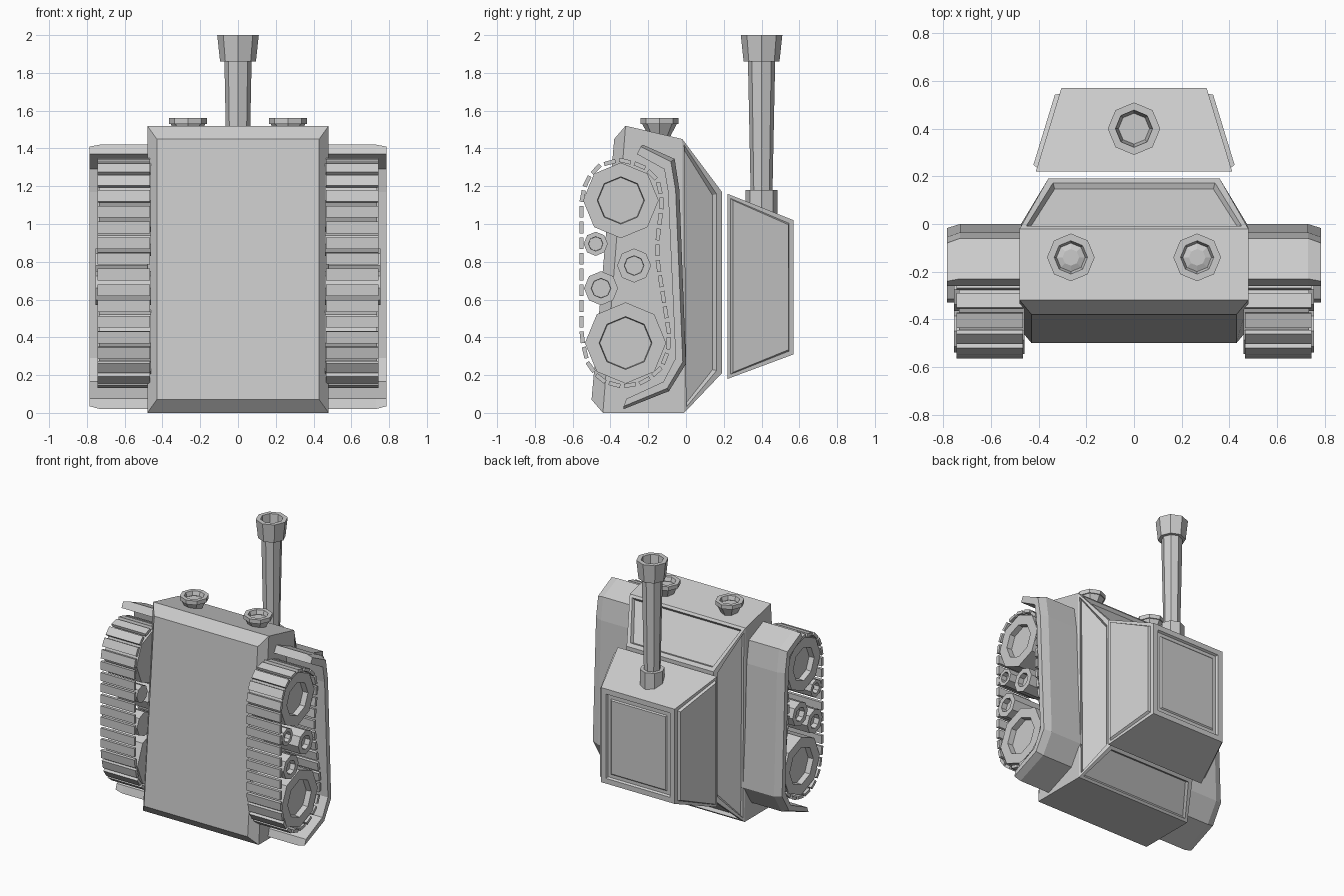
import bpy, bmesh
from math import sin, cos, pi, atan2
from mathutils import Vector, Matrix

if "Cube" in bpy.data.objects:
    bpy.data.objects.remove(bpy.data.objects["Cube"])


def finish(name, bm, mirror=False):
    bmesh.ops.recalc_face_normals(bm, faces=bm.faces)
    mesh = bpy.data.meshes.new(name)
    bm.to_mesh(mesh)
    bm.free()
    ob = bpy.data.objects.new(name, mesh)
    bpy.context.collection.objects.link(ob)
    if mirror:
        ob.modifiers.new("Mirror", "MIRROR").use_mirror_merge = False
    return ob


def loft(rings):
    """Skin successive rings and cap both ends; also returns the side faces per band."""
    bm = bmesh.new()
    vs = [[bm.verts.new(p) for p in r] for r in rings]
    n = len(vs[0])
    bands = [[bm.faces.new((a[i], a[(i + 1) % n], b[(i + 1) % n], b[i])) for i in range(n)]
             for a, b in zip(vs, vs[1:])]
    bm.faces.new(vs[0][::-1])
    cap = bm.faces.new(vs[-1])
    bmesh.ops.recalc_face_normals(bm, faces=bm.faces)
    return bm, bands, cap


def rect(hx, low, high):
    return [(-hx, *low), (hx, *low), (hx, *high), (-hx, *high)]


def panel(bm, faces, border, depth):
    bmesh.ops.inset_individual(bm, faces=faces, thickness=border, depth=0)
    bmesh.ops.inset_individual(bm, faces=faces, thickness=0.012, depth=depth)


def lathe(name, profile, centre, axis, mirror=False):
    """Eight-sided turned part; profile is (radius, height along axis)."""
    rings = []
    for r, h in profile:
        ring = []
        for i in range(8):
            u, v = r * cos(i * pi / 4), r * sin(i * pi / 4)
            if axis == "z":
                ring.append((centre[0] + u, centre[1] + v, h))
            else:
                ring.append((h, centre[0] + u, centre[1] + v))
        rings.append(ring)
    return finish(name, loft(rings)[0], mirror)


# Hull: chamfered belly plate, straight sides, sloped upper with sunken panels
bm, bands, cap = loft([
    rect(0.43, (-0.50, 0.07), (-0.38, 1.45)),
    rect(0.48, (-0.44, 0.00), (-0.32, 1.52)),
    rect(0.48, (-0.01, 0.00), (-0.02, 1.45)),
    rect(0.36, (0.19, 0.21), (0.19, 1.17)),
])
panel(bm, bands[2], 0.035, -0.025)
finish("hull", bm)

# Turret: raised side plates and a sunken roof panel
bm, bands, cap = loft([
    rect(0.412, (0.22, 0.18), (0.22, 1.16)),
    rect(0.305, (0.57, 0.31), (0.57, 1.02)),
])
panel(bm, [bands[0][1], bands[0][3]], 0.03, 0.018)
panel(bm, [cap], 0.055, -0.015)
panel(bm, [cap], 0.035, 0.008)
finish("turret", bm)

# Gun with collar, flared barrel and hollow muzzle
lathe("gun", [(0.085, 1.04), (0.085, 1.18), (0.058, 1.18), (0.072, 1.86), (0.095, 1.86),
              (0.11, 2.0), (0.078, 2.0), (0.065, 1.87)], (0, 0.40), "z")

# Headlights: flared cups with a domed lens
lathe("headlight", [(0.05, 1.43), (0.06, 1.47), (0.092, 1.53), (0.1, 1.53), (0.1, 1.56),
                    (0.07, 1.56), (0.06, 1.53), (0.035, 1.54)], (0.265, -0.14), "z", True)

# Fenders: thin bent strip with a chamfered outer edge
inner = [(-0.315, 0.075), (-0.12, 0.165), (-0.055, 0.29), (-0.095, 1.17), (-0.115, 1.29), (-0.26, 1.37)]
edge = [(-0.24, 1.41), (-0.08, 1.33), (-0.055, 1.18), (-0.017, 0.27), (-0.10, 0.13), (-0.33, 0.035)]
outer = [(-0.23, 1.42), (-0.06, 1.345), (-0.035, 1.18), (0.0, 0.26), (-0.09, 0.115), (-0.33, 0.02)]
bm, _, _ = loft([[(x, *p) for p in inner + o] for x, o in ((0.46, outer), (0.73, outer), (0.785, edge))])
finish("fender", bm, True)

# Road wheels with recessed hubs
for name, y, z, r, hub, x in (("front_wheel", -0.345, 1.125, 0.2, 0.125, 0.735),
                              ("rear_wheel", -0.32, 0.37, 0.215, 0.14, 0.735),
                              ("upper_roller", -0.275, 0.78, 0.09, 0.052, 0.755),
                              ("lower_roller_front", -0.478, 0.895, 0.064, 0.038, 0.745),
                              ("lower_roller_rear", -0.45, 0.66, 0.09, 0.052, 0.755)):
    lathe(name, [(r, 0.46), (r, x), (hub, x), (hub * 0.97, x - 0.04)], (y, z), "x", True)

# Track: separate plates spaced evenly around a closed path
path = [Vector(p) for p in (
    (-0.553, 0.40), (-0.553, 1.12), (-0.53, 1.23), (-0.46, 1.31), (-0.35, 1.34), (-0.23, 1.31),
    (-0.15, 1.23), (-0.125, 1.12), (-0.15, 0.93), (-0.15, 0.80), (-0.09, 0.42), (-0.095, 0.33),
    (-0.13, 0.24), (-0.22, 0.16), (-0.34, 0.14), (-0.45, 0.17), (-0.52, 0.26))]
segs = list(zip(path, path[1:] + path[:1]))
total = sum((b - a).length for a, b in segs)


def along(d):
    d %= total
    for a, b in segs:
        length = (b - a).length
        if d <= length:
            return a.lerp(b, d / length)
        d -= length
    return path[0]


bm = bmesh.new()
count = round(total / 0.083)
for i in range(count):
    d = total * i / count
    a, b = along(d - 0.03), along(d + 0.03)
    mid, t = (a + b) / 2, b - a
    m = (Matrix.Translation((0.605, mid.x, mid.y)) @ Matrix.Rotation(atan2(t.y, t.x), 4, "X")
         @ Matrix.Diagonal((0.28, 0.062, 0.022, 1)))
    bmesh.ops.create_cube(bm, size=1, matrix=m)
finish("track", bm, True)
